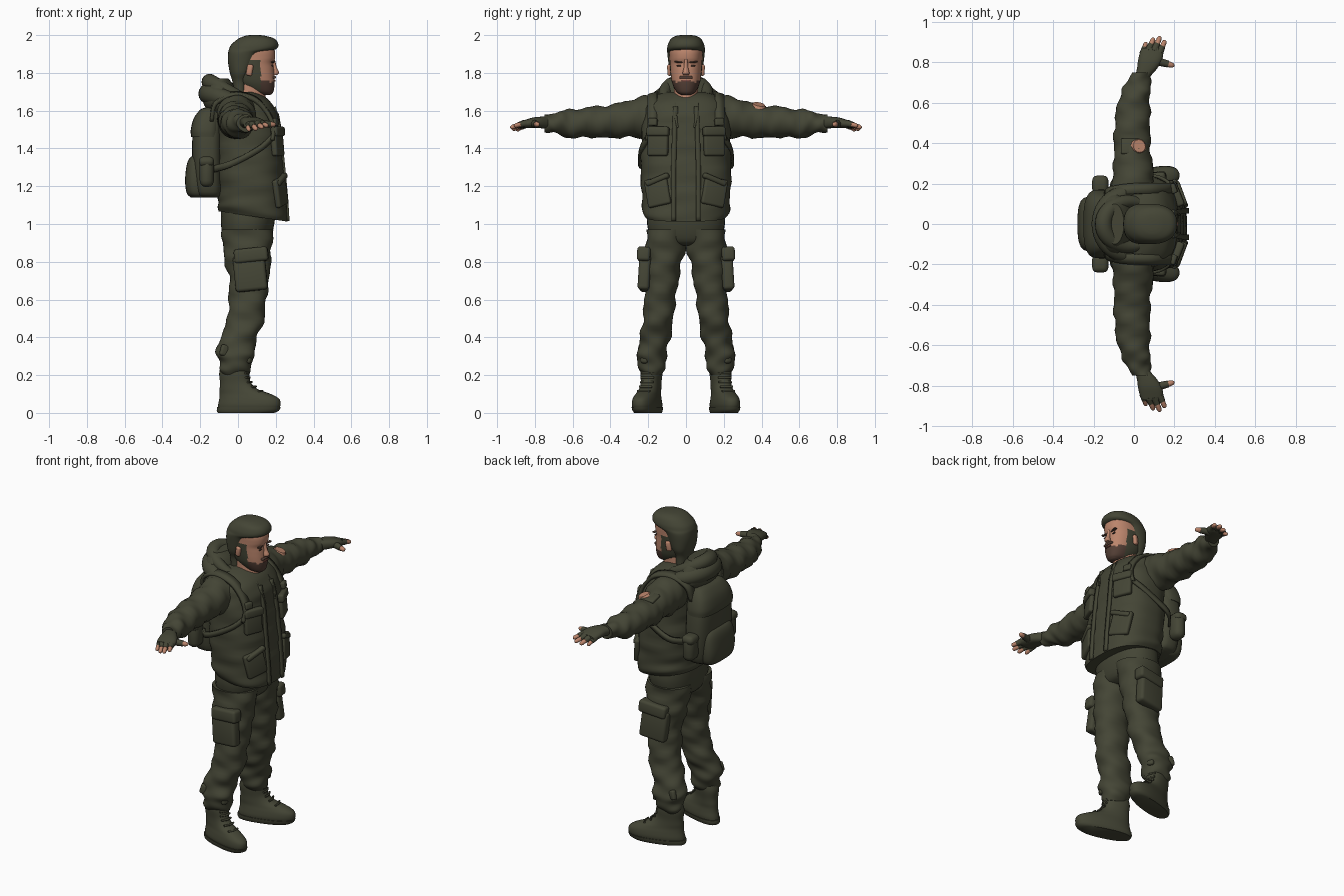
import bpy, bmesh
from math import sin, cos, pi, radians
from mathutils import Vector, Matrix

cube = bpy.data.objects.get("Cube")
if cube:
    bpy.data.objects.remove(cube)


def material(name, r, g, b):
    m = bpy.data.materials.new(name)
    m.use_nodes = True
    m.diffuse_color = (r, g, b, 1)
    shader = next(n for n in m.node_tree.nodes if n.type == 'BSDF_PRINCIPLED')
    shader.inputs["Base Color"].default_value = (r, g, b, 1)
    return m


olive = material("olive cloth", .058, .06, .036)
skin = material("skin", .5, .235, .15)
beard = material("brown beard", .085, .048, .035)
lip = material("reddish lip", .2, .07, .055)
built = []


def finish(name, bm, *mats):
    bmesh.ops.recalc_face_normals(bm, faces=bm.faces)
    mesh = bpy.data.meshes.new(name)
    bm.to_mesh(mesh)
    bm.free()
    obj = bpy.data.objects.new(name, mesh)
    bpy.context.scene.collection.objects.link(obj)
    for m in mats:
        mesh.materials.append(m)
    built.append(obj)
    return obj


def spline(rows, steps):
    """Smooth interpolation through rows of equal length."""
    rows = [Vector(r) for r in rows]
    out = []
    for i in range(len(rows) - 1):
        p, q = rows[i], rows[i + 1]
        tp = (q - rows[i - 1]) / 2 if i else q - p
        tq = (rows[i + 2] - p) / 2 if i + 2 < len(rows) else q - p
        for k in range(steps):
            t = k / steps
            out.append(p * (2*t**3 - 3*t*t + 1) + tp * (t**3 - 2*t*t + t)
                       + q * (3*t*t - 2*t**3) + tq * (t**3 - t*t))
    return out + [rows[-1]]


def skin_rings(bm, rings, closed=False):
    loops = [[bm.verts.new(p) for p in ring] for ring in rings]
    pairs = list(zip(loops, loops[1:]))
    if closed:
        pairs.append((loops[-1], loops[0]))
    else:
        bm.faces.new(loops[0])
        bm.faces.new(loops[-1])
    for a, b in pairs:
        for j in range(len(a)):
            k = (j + 1) % len(a)
            bm.faces.new((a[j], a[k], b[k], b[j]))


def loft(name, rows, mats=(olive,), axis='z', side=1, power=2, fold=0, freq=60,
         n=36, steps=4, rule=None, warp=None):
    """Rows hold: position on axis, low and high on the two other directions."""
    bm = bmesh.new()
    rings = []
    for t, a0, a1, b0, b1 in spline(rows, steps):
        ring = []
        for j in range(n):
            w = 2 * pi * j / n
            c, s = cos(w), sin(w)
            f = fold * (sin(freq * t + 2 * w) + .6 * sin(freq * 1.7 * t - 3 * w))
            e = 2 / power
            a = (a0 + a1) / 2 + (a1 - a0) / 2 * abs(c)**e * (1 if c > 0 else -1) + f * c
            b = (b0 + b1) / 2 + (b1 - b0) / 2 * abs(s)**e * (1 if s > 0 else -1) + f * s
            p = Vector((a, b, t) if axis == 'z' else (a, t, b))
            if warp:
                p = warp(p)
            p.y *= side
            ring.append(p)
        rings.append(ring)
    skin_rings(bm, rings)
    if rule:
        for f in bm.faces:
            f.material_index = rule(f.calc_center_median())
    return finish(name, bm, *mats)


def tube(name, points, radii, mat=olive, side=1, closed=False, n=12):
    """Round tube along points, with one radius per point."""
    bm = bmesh.new()
    pts = [Vector((x, y * side, z)) for x, y, z in points]
    rings = []
    for i, p in enumerate(pts):
        last = len(pts) - 1
        before = pts[i - 1] if closed or i else p
        after = pts[(i + 1) % len(pts)] if closed or i < last else p
        d = (after - before).normalized()
        u = d.cross(Vector((0, 0, 1))).normalized()
        v = d.cross(u)
        rings.append([p + radii[i] * (u * cos(2*pi*j/n) + v * sin(2*pi*j/n)) for j in range(n)])
    skin_rings(bm, rings, closed)
    return finish(name, bm, mat)


def block(name, loc, size, mat=olive, side=1, rot=(0, 0, 0), bevel=.012):
    """Soft-edged box; rot in degrees."""
    bm = bmesh.new()
    bmesh.ops.create_cube(bm, size=1, matrix=Matrix.Diagonal((*size, 1)))
    bmesh.ops.bevel(bm, geom=bm.edges[:], offset=bevel, segments=3, profile=.5, affect='EDGES')
    obj = finish(name, bm, mat)
    obj.location = (loc[0], loc[1] * side, loc[2])
    obj.rotation_euler = [radians(a) * s for a, s in zip(rot, (side, 1, side))]
    return obj


def ribbon(name, points, across, width, side, thick=.016):
    """Flat strap along a smooth path."""
    bm = bmesh.new()
    w = Vector(across) * width / 2
    pairs = []
    for p in spline(points, 5):
        pairs.append([bm.verts.new([q.x, q.y * side, q.z]) for q in (p - w, p + w)])
    for a, b in zip(pairs, pairs[1:]):
        bm.faces.new((a[0], a[1], b[1], b[0]))
    obj = finish(name, bm, olive)
    mod = obj.modifiers.new("thickness", 'SOLIDIFY')
    mod.thickness = thick
    mod.offset = 0


def even(*rows):
    """Rows symmetric about y = 0."""
    return [(z, a, b, -h, h) for z, a, b, h in rows]


# Jacket, with a hem that dips at the front
def hem(p):
    p.z -= .15 * (p.x - .08) * min(1, max(0, (1.16 - p.z) / .1))
    return p


loft("jacket", even((1.04, -.1, .262, .215), (1.07, -.11, .265, .23), (1.12, -.105, .258, .232),
     (1.2, -.11, .252, .237), (1.3, -.12, .242, .24), (1.4, -.115, .232, .235),
     (1.5, -.12, .222, .235), (1.58, -.125, .208, .222), (1.64, -.125, .18, .2),
     (1.68, -.11, .13, .16), (1.7, -.08, .08, .1)),
     power=2.5, fold=.003, freq=45, n=56, warp=hem)
loft("hips", even((.885, -.03, .12, .06), (.91, -.075, .165, .17), (1, -.09, .192, .206),
     (1.1, -.09, .2, .2)), power=2.3)

# Front closing edges, pockets and drawcords
for s, label in ((1, "left"), (-1, "right")):
    ribbon(label + "_jacket_edge", [(.267, .065, 1.015), (.258, .065, 1.15), (.242, .065, 1.32),
           (.222, .06, 1.5), (.194, .055, 1.62)], (0, 1, 0), .026, s, .012)
    block(label + "_chest_pocket", (.208, .148, 1.43), (.033, .115, .14), side=s, rot=(0, -5, 22))
    block(label + "_chest_flap", (.211, .148, 1.49), (.04, .125, .05), side=s, rot=(0, -5, 22))
    block(label + "_lower_pocket", (.224, .15, 1.17), (.032, .13, .15), side=s, rot=(-12, -4, 22))
    block(label + "_lower_flap", (.226, .15, 1.235), (.038, .135, .03), side=s, rot=(-22, -4, 22))
    tube(label + "_drawcord", [(.17, .06, 1.64), (.211, .058, 1.58), (.224, .045, 1.51)],
         [.006] * 3, side=s, n=8)

# Hood lying in rolls around the neck, open in a V at the front
for name, cx, rx, ry, z, drop, r in (("hood_roll", -.02, .13, .112, 1.69, .062, .043),
                                     ("hood_drape", -.02, .135, .15, 1.65, .04, .055)):
    turn = [2 * pi * k / 40 for k in range(40)]
    tube(name, [(cx + rx * cos(a), ry * sin(a), z - drop * cos(a) - .015 * max(0, cos(a))**4)
                for a in turn],
         [r * (.72 - .28 * cos(a)) for a in turn], closed=True, n=16)
loft("hood_bag", even((1.58, -.14, 0, .13), (1.63, -.18, 0, .16), (1.68, -.185, 0, .16),
     (1.73, -.172, -.02, .135), (1.77, -.14, -.05, .1)))

# Neck and head
loft("neck", even((1.58, -.01, .16, .075), (1.63, -.01, .158, .07), (1.68, -.01, .145, .064),
     (1.76, -.01, .13, .062)), (skin,))


def face_paint(p):
    if p.x < .12 and p.z < 1.87:
        return 2
    return 1 if p.z < 1.762 - .25 * abs(p.y) * (p.x > .165) else 0


loft("head", even((1.683, .12, .172, .025), (1.7, .06, .187, .05), (1.74, 0, .194, .071),
     (1.78, -.03, .193, .08), (1.82, -.045, .19, .084), (1.85, -.045, .187, .086),
     (1.88, -.045, .196, .087), (1.92, -.035, .194, .087), (1.96, -.01, .17, .075),
     (1.985, .03, .13, .05)), (skin, beard, olive), power=2.3, n=72, steps=6, rule=face_paint)
loft("hair", even((1.7, -.025, .045, .064), (1.755, -.03, .05, .068), (1.8, -.043, .07, .086),
     (1.86, -.053, .1, .094), (1.905, -.052, .13, .099), (1.925, -.048, .2, .1),
     (1.95, -.035, .214, .096), (1.98, 0, .195, .08), (1.995, .035, .15, .055),
     (2, .06, .12, .03)), power=2.3, n=44)
loft("nose", even((1.79, .18, .21, .016), (1.802, .18, .218, .018), (1.83, .18, .205, .011),
     (1.87, .18, .196, .009)), (skin,), n=16)
block("moustache", (.191, 0, 1.776), (.02, .07, .014), beard, bevel=.006)
block("mouth", (.195, 0, 1.758), (.008, .045, .009), lip, bevel=.003)
for s, label in ((1, "left"), (-1, "right")):
    block(label + "_ear", (.062, .086, 1.815), (.032, .024, .06), skin, s, (0, 10, 15), .01)
    block(label + "_eyebrow", (.183, .038, 1.857), (.018, .046, .008), beard, s, (4, 0, -14), .003)
    block(label + "_eye", (.182, .036, 1.838), (.009, .026, .008), beard, s, (0, 0, -12), .003)

for s, label in ((1, "left"), (-1, "right")):
    # Sleeve and cuff
    loft(label + "_sleeve", [(.12, -.1, .13, 1.46, 1.69), (.2, -.11, .105, 1.45, 1.682),
         (.3, -.1, .09, 1.46, 1.655), (.4, -.1, .08, 1.455, 1.63), (.5, -.095, .08, 1.46, 1.62),
         (.6, -.08, .078, 1.455, 1.605), (.66, -.06, .08, 1.468, 1.6), (.7, -.035, .08, 1.48, 1.585),
         (.75, -.01, .085, 1.492, 1.575)], axis='y', side=s, fold=.005, freq=48)
    # Fingerless glove
    loft(label + "_glove", [(.73, .005, .08, 1.505, 1.568), (.77, .015, .115, 1.507, 1.568),
         (.81, .02, .138, 1.508, 1.564), (.85, .03, .145, 1.508, 1.552), (.87, .04, .135, 1.514, 1.545)],
         axis='y', side=s, power=2.4, n=24)
    # Fingers, covered to the middle joint, and a mostly covered thumb
    for finger, root, tip, r, cover in (
            ("little", (.045, .845, 1.527), (.06, .9, 1.495), .012, .5),
            ("ring", (.072, .855, 1.53), (.098, .922, 1.5), .0135, .5),
            ("middle", (.1, .855, 1.532), (.13, .93, 1.51), .0135, .5),
            ("index", (.127, .85, 1.532), (.155, .91, 1.52), .013, .5),
            ("thumb", (.1, .81, 1.532), (.2, .783, 1.526), .015, .7)):
        a, b = Vector(root), Vector(tip)
        tube(f"{label}_{finger}_glove", [a, a.lerp(b, cover)], [r * 1.5, r * 1.12], side=s)
        tube(f"{label}_{finger}_tip", [a.lerp(b, k) for k in (cover - .05, .85, .95, 1)],
             [r, r * .9, r * .65, r * .2], skin, s)

    # Trouser leg with a bunched cuff
    loft(label + "_trouser_leg", [(.2, -.075, .05, .13, .232), (.23, -.095, .07, .115, .25),
         (.27, -.1, .078, .11, .25), (.31, -.115, .085, .1, .265), (.36, -.105, .09, .095, .247),
         (.42, -.085, .11, .078, .24), (.5, -.055, .14, .068, .228), (.6, -.05, .148, .055, .22),
         (.7, -.045, .165, .04, .215), (.8, -.07, .172, .022, .213), (.88, -.08, .18, 0, .212),
         (.97, -.085, .185, -.01, .208)], side=s, power=2.2, fold=.005, freq=42)
    block(label + "_cuff_strap", (-.07, .235, .33), (.05, .03, .06), side=s, rot=(0, 15, -20))
    block(label + "_cuff_tab", (.05, .215, .28), (.05, .04, .035), side=s, rot=(0, 0, 30))
    # Cargo pocket
    block(label + "_cargo_pocket", (.065, .215, .74), (.17, .062, .19), side=s, rot=(3, -6, 5), bevel=.018)
    block(label + "_cargo_flap", (.07, .218, .835), (.18, .07, .075), side=s, rot=(3, -6, 5), bevel=.016)

    # Boot, turned outward at the ankle
    def splay(p):
        v = Matrix.Rotation(radians(16), 3, 'Z') @ Vector((p.x + .03, p.y, 0))
        return Vector((v.x - .03, v.y + .18, p.z))

    loft(label + "_boot", even((.02, -.108, .225, .06), (.045, -.106, .234, .064),
         (.075, -.1, .226, .06), (.1, -.098, .18, .054), (.125, -.098, .11, .051),
         (.16, -.096, .07, .05), (.21, -.1, .06, .054), (.25, -.09, .05, .05)),
         side=s, power=2.3, warp=splay)
    loft(label + "_sole", even((0, -.108, .2, .056), (.012, -.114, .225, .062),
         (.03, -.112, .234, .065)), side=s, power=2.4, steps=2, warp=splay)
    for k in range(5):
        z = .115 + .024 * k
        x = (.135, .098, .075, .064, .06)[k]
        lace = [splay(Vector((x - .25 * abs(y), y, z))) for y in (-.035, 0, .035)]
        tube(f"{label}_lace_{k}", lace, [.006] * 3, side=s, n=8)

    # Backpack straps and side pouches
    ribbon(label + "_shoulder_strap", [(-.14, .13, 1.55), (-.12, .155, 1.64), (-.03, .172, 1.685),
           (.08, .176, 1.665), (.15, .176, 1.6), (.187, .18, 1.52), (.182, .192, 1.45)],
           (0, .96, -.28), .052, s, .02)
    ribbon(label + "_side_strap", [(.19, .19, 1.47), (.13, .23, 1.41), (.03, .245, 1.35),
           (-.06, .235, 1.31), (-.13, .16, 1.29)], (0, 0, 1), .035, s)
    block(label + "_strap_buckle", (.195, .176, 1.54), (.03, .05, .04), side=s, rot=(0, -8, 20), bevel=.008)
    block(label + "_pack_pouch", (-.165, .19, 1.275), (.075, .095, .16), side=s, bevel=.034)
    block(label + "_pouch_flap", (-.167, .195, 1.33), (.08, .09, .055), side=s, bevel=.025)

# Backpack
loft("backpack", even((1.14, -.2, -.09, .11), (1.17, -.228, -.08, .15), (1.3, -.24, -.08, .17),
     (1.45, -.242, -.08, .165), (1.55, -.225, -.08, .145), (1.595, -.2, -.09, .12),
     (1.612, -.17, -.11, .08)), power=3)
loft("backpack_lid", even((1.46, -.248, -.09, .168), (1.5, -.25, -.09, .168), (1.56, -.234, -.09, .15),
     (1.605, -.2, -.1, .12), (1.618, -.17, -.12, .08)), power=3)
loft("backpack_pocket", even((1.14, -.25, -.15, .1), (1.165, -.272, -.15, .125), (1.23, -.28, -.15, .135),
     (1.31, -.272, -.15, .13), (1.35, -.255, -.15, .115), (1.365, -.23, -.15, .09)), power=3)

# Torn sleeve patch with bare skin
block("sleeve_patch", (-.02, .385, 1.625), (.09, .08, .018), rot=(-13, 0, 0), bevel=.008)
bare = [(.006 * k, .036 - .004 * k) for k in (-1, 0, 1)]
tube("bare_arm_patch", [(.024 + h * .35, .385 + h * .2, 1.628 + h) for h, _ in bare],
     [r for _, r in bare], skin, n=14)

bpy.ops.object.select_all(action='DESELECT')
for obj in built:
    obj.select_set(True)
bpy.context.view_layer.objects.active = built[0]
bpy.ops.object.shade_smooth_by_angle(angle=radians(45))
